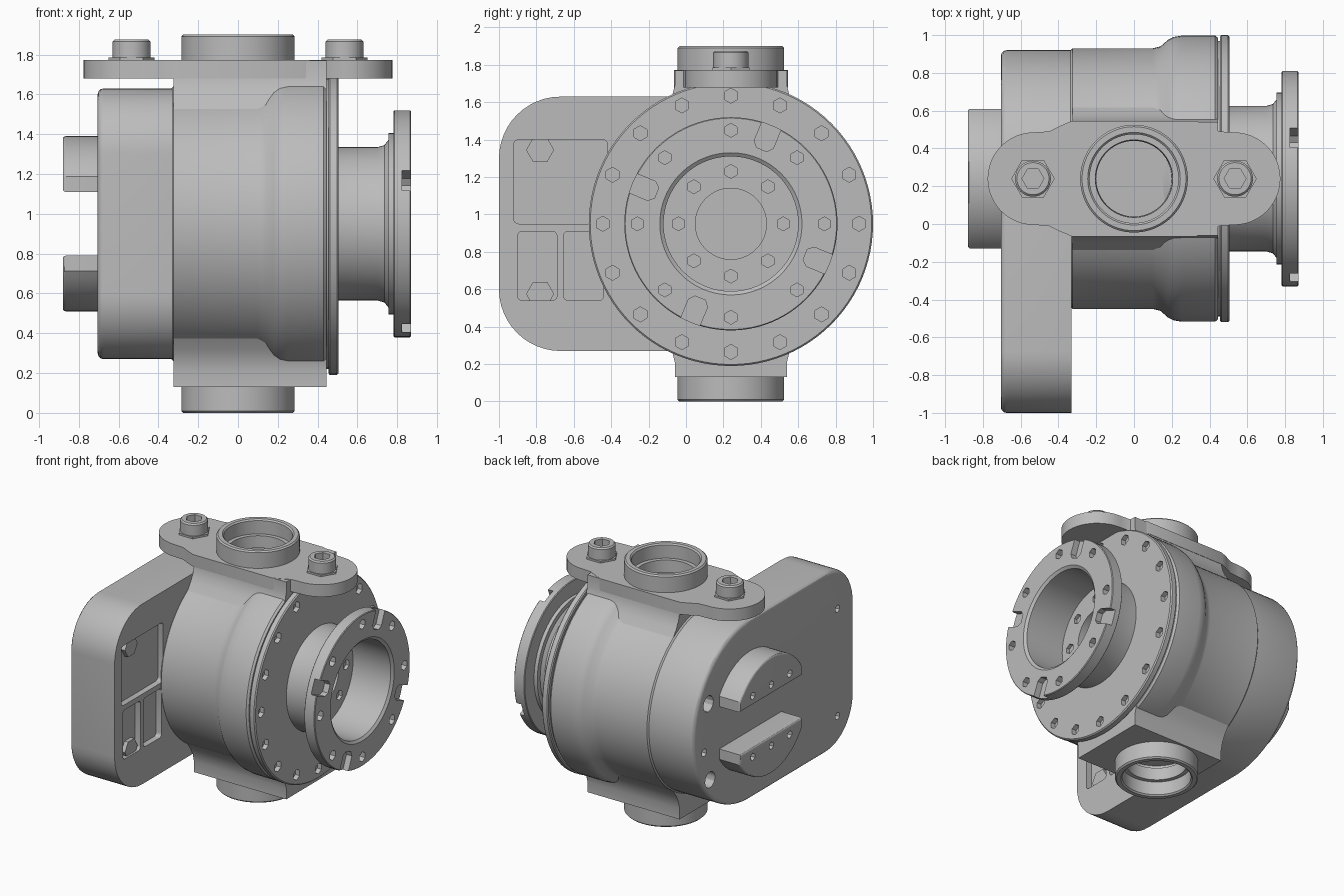
import bpy, bmesh
from math import sin, cos, pi, radians, acos
from mathutils import Vector

if "Cube" in bpy.data.objects:
    bpy.data.objects.remove(bpy.data.objects["Cube"])

CY, CZ = 0.24, 0.95          # main axis runs along x through this point
parts = []

metal = bpy.data.materials.new("plain grey metal")
metal.use_nodes = True
GREY = (0.5, 0.5, 0.5, 1)
metal.diffuse_color = GREY
metal.node_tree.nodes["Principled BSDF"].inputs["Base Color"].default_value = GREY


def finish(name, bm, keep=True):
    bmesh.ops.recalc_face_normals(bm, faces=bm.faces)
    me = bpy.data.meshes.new(name)
    bm.to_mesh(me)
    bm.free()
    me.materials.append(metal)
    ob = bpy.data.objects.new(name, me)
    bpy.context.collection.objects.link(ob)
    if keep:
        parts.append(ob)
    return ob


def lathe(name, pts, axis="X", c=(CY, CZ), steps=96, keep=True):
    """Spin a closed profile of (along, radius) points about x or z."""
    bm = bmesh.new()
    if axis == "X":
        vs = [bm.verts.new((a, c[0], c[1] + r)) for a, r in pts]
        cent, ax = (0, c[0], c[1]), (1, 0, 0)
    else:
        vs = [bm.verts.new((c[0] + r, c[1], a)) for a, r in pts]
        cent, ax = (c[0], c[1], 0), (0, 0, 1)
    es = [bm.edges.new((vs[i], vs[(i + 1) % len(vs)])) for i in range(len(vs))
          if max(pts[i][1], pts[(i + 1) % len(vs)][1]) > 0]
    bmesh.ops.spin(bm, geom=vs + es, cent=cent, axis=ax, angle=2 * pi, steps=steps)
    bmesh.ops.remove_doubles(bm, verts=bm.verts, dist=1e-4)
    return finish(name, bm, keep)


def rod(name, axis, c, r, a, b, steps=48, keep=True):
    return lathe(name, [(a, 0), (a, r), (b, r), (b, 0)], axis, c, steps, keep)


def prism(name, pts, axis, a, b, bevel=0, keep=True):
    """Extrude an outline from a to b along x or z; bevel the rim at a."""
    bm = bmesh.new()
    put = (lambda p: (a, *p)) if axis == "X" else (lambda p: (*p, a))
    face = bm.faces.new([bm.verts.new(put(p)) for p in pts])
    rim = list(face.edges)
    new = bmesh.ops.extrude_face_region(bm, geom=[face], use_keep_orig=True)["geom"]
    shift = Vector((b - a, 0, 0)) if axis == "X" else Vector((0, 0, b - a))
    bmesh.ops.translate(bm, vec=shift, verts=[g for g in new if isinstance(g, bmesh.types.BMVert)])
    bmesh.ops.recalc_face_normals(bm, faces=bm.faces)
    if bevel:
        bmesh.ops.bevel(bm, geom=rim, offset=bevel, segments=3, profile=0.5, affect="EDGES")
    return finish(name, bm, keep)


def arc(c, r, start, end, n=12):
    angs = [radians(start + (end - start) * i / n) for i in range(n + 1)]
    return [(c[0] + r * cos(t), c[1] + r * sin(t)) for t in angs]


def rounded(y0, y1, z0, z1, r=0.025):
    return (arc((y1 - r, z1 - r), r, 0, 90, 4) + arc((y0 + r, z1 - r), r, 90, 180, 4)
            + arc((y0 + r, z0 + r), r, 180, 270, 4) + arc((y1 - r, z0 + r), r, 270, 360, 4))


def cut(target, cutters):
    """Subtract a group of separate cutters and discard them."""
    bm = bmesh.new()
    for c in cutters:
        bm.from_mesh(c.data)
        bpy.data.objects.remove(c)
    tool = finish("cutter", bm, False)
    tool.hide_render = True
    mod = target.modifiers.new("cut", "BOOLEAN")
    mod.operation, mod.solver, mod.object = "DIFFERENCE", "EXACT", tool
    deps = bpy.context.evaluated_depsgraph_get()
    me = bpy.data.meshes.new_from_object(target.evaluated_get(deps))
    target.modifiers.clear()
    target.data = me
    bpy.data.objects.remove(tool)


def hole(c, r, a, b, axis="X", steps=6):
    return rod("hole", axis, c, r, a, b, steps, False)


def ring_holes(r, count, size, a, b):
    return [hole((CY + r * sin(2 * pi * i / count), CZ + r * cos(2 * pi * i / count)), size, a, b)
            for i in range(count)]


# Drum body with a raised shoulder
lathe("drum_body", [(-0.34, 0.25), (-0.34, 0.675), (-0.325, 0.69), (0.1, 0.69), (0.14, 0.7),
                    (0.18, 0.735), (0.21, 0.75), (0.25, 0.757), (0.43, 0.757), (0.445, 0.745),
                    (0.445, 0.73), (0.47, 0.73), (0.47, 0.25)])

# Bolted cover flange
cover = lathe("cover_flange", [(0.455, 0.25), (0.455, 0.752), (0.462, 0.76), (0.497, 0.76),
                               (0.505, 0.752), (0.505, 0.25)])
cut(cover, ring_holes(0.685, 16, 0.04, 0.47, 0.6))

# Neck, collar and end flange with a blind bore
neck = lathe("neck_and_end_flange", [
    (0.3, 0), (0.3, 0.26), (0.5, 0.26), (0.5, 0.385), (0.7, 0.385), (0.735, 0.395), (0.755, 0.42),
    (0.755, 0.455), (0.782, 0.455), (0.782, 0.565), (0.787, 0.57), (0.865, 0.57), (0.87, 0.565),
    (0.87, 0.38), (0.855, 0.36), (0.54, 0.36), (0.54, 0.19), (0.4, 0.19), (0.4, 0)])
cut(neck, ring_holes(0.5, 8, 0.037, 0.81, 0.95))
cut(neck, ring_holes(0.28, 8, 0.037, 0.515, 0.6))
notches = []
for deg in (67.5, 157.5, 247.5, 337.5):
    u = Vector((cos(radians(deg)), sin(radians(deg))))
    v = Vector((-u.y, u.x))
    c = Vector((CY, CZ))
    notches.append(prism("notch", [c + u * r + v * s for r, s in
                   ((0.62, -0.055), (0.62, 0.055), (0.46, 0.055), (0.43, 0.03), (0.43, -0.03), (0.46, -0.055))],
                   "X", 0.825, 0.95, keep=False))
cut(neck, notches)

# Side housing with a rounded free end and shallow pockets
housing = prism("side_housing", arc((CY, CZ), 0.68, -90, 90, 48) + arc((-0.67, 1.3), 0.33, 90, 180)
                + arc((-0.67, 0.6), 0.33, 180, 270), "X", -0.705, -0.33, bevel=0.03)
cut(housing, [prism("pocket", rounded(*p), "X", -0.375, -0.2, keep=False) for p in
              ((-0.92, -0.42, 0.95, 1.4), (-0.9, -0.69, 0.54, 0.91), (-0.655, -0.44, 0.54, 0.91))])
for n, z in (("upper", 1.345), ("lower", 0.575)):
    prism(n + "_pocket_boss", arc((-0.78, z), 0.075, 0, 300, 5), "X", -0.38, -0.345)
cut(housing, [hole((-0.8, 1.31), 0.028, -0.8, -0.6), hole((-0.8, 0.5), 0.028, -0.8, -0.6),
              hole((0.74, 1.18), 0.06, -0.8, -0.6, steps=12), hole((0.79, 0.83), 0.03, -0.8, -0.6),
              hole((0.72, 0.6), 0.06, -0.8, -0.6, steps=12)])

# Pair of half-moon drive lugs
tip = math_angle = 90 - acos(0.37 / 0.44) * 180 / pi
for n, s in (("upper", 1), ("lower", -1)):
    pts = [(0.37, 0.16)] + arc((0, 0), 0.44, 90 - tip, 90 + tip, 20) + [(-0.37, 0.16)]
    lug = prism(n + "_drive_lug", [(CY + y, CZ + s * z) for y, z in pts], "X", -0.88, -0.68, bevel=0.015)
    cut(lug, [hole((CY + d, CZ + s * 0.23), 0.028, -1, -0.8) for d in (-0.22, 0, 0.22)])

# Saddle block flaring into the drum above and below
side = [(0.3, 0.82), (0.3, 0.74), (0.315, 0.68), (0.34, 0.63), (0.39, 0.56)]
half = side + [(y, -z) for y, z in reversed(side)]
block = prism("saddle_block", [(CY + y, CZ + z) for y, z in half + [(-y, -z) for y, z in half]],
              "X", -0.325, 0.445)
cut(block, [hole((0, CY), 0.24, 1.66, 2, "Z", 64), hole((0, CY), 0.24, -0.1, 0.24, "Z", 64)])

# Mounting plate with rounded ears
ear = [(0.33, -0.305), (0.39, -0.28), (0.45, -0.25)] + arc((0.53, 0), 0.245, -90, 90, 24) \
    + [(0.45, 0.25), (0.39, 0.28), (0.33, 0.305)]
plate = prism("mounting_plate", [(x, CY + y) for x, y in ear + [(-x, -y) for x, y in ear]],
              "Z", 1.772, 1.68)
cut(plate, [hole((0, CY), 0.24, 1.6, 2, "Z", 64)])

# Stepped pipe sockets on the top and underside
for n, s in (("top", 1), ("bottom", -1)):
    lathe(n + "_pipe_socket", [(CZ + s * h, r) for h, r in (
        (0.75, 0.2), (0.75, 0.285), (0.94, 0.285), (0.95, 0.275), (0.95, 0.245),
        (0.94, 0.235), (0.84, 0.235), (0.84, 0.205))], "Z", (0, CY))

# Socket-head bolts on hexagonal washers
for n, x in (("left", 0.535), ("right", -0.535)):
    rod(n + "_washer", "Z", (x, CY), 0.115, 1.76, 1.785, 6)
    bolt = lathe(n + "_bolt", [(1.76, 0), (1.76, 0.095), (1.865, 0.095), (1.875, 0.085), (1.875, 0)],
                 "Z", (x, CY), 32)
    cut(bolt, [hole((x, CY), 0.058, 1.81, 2, "Z")])

# Smooth curved walls, keep machined edges crisp
for ob in bpy.context.view_layer.objects:
    ob.select_set(ob in parts)
bpy.context.view_layer.objects.active = parts[0]
bpy.ops.object.shade_smooth_by_angle(angle=radians(30))
